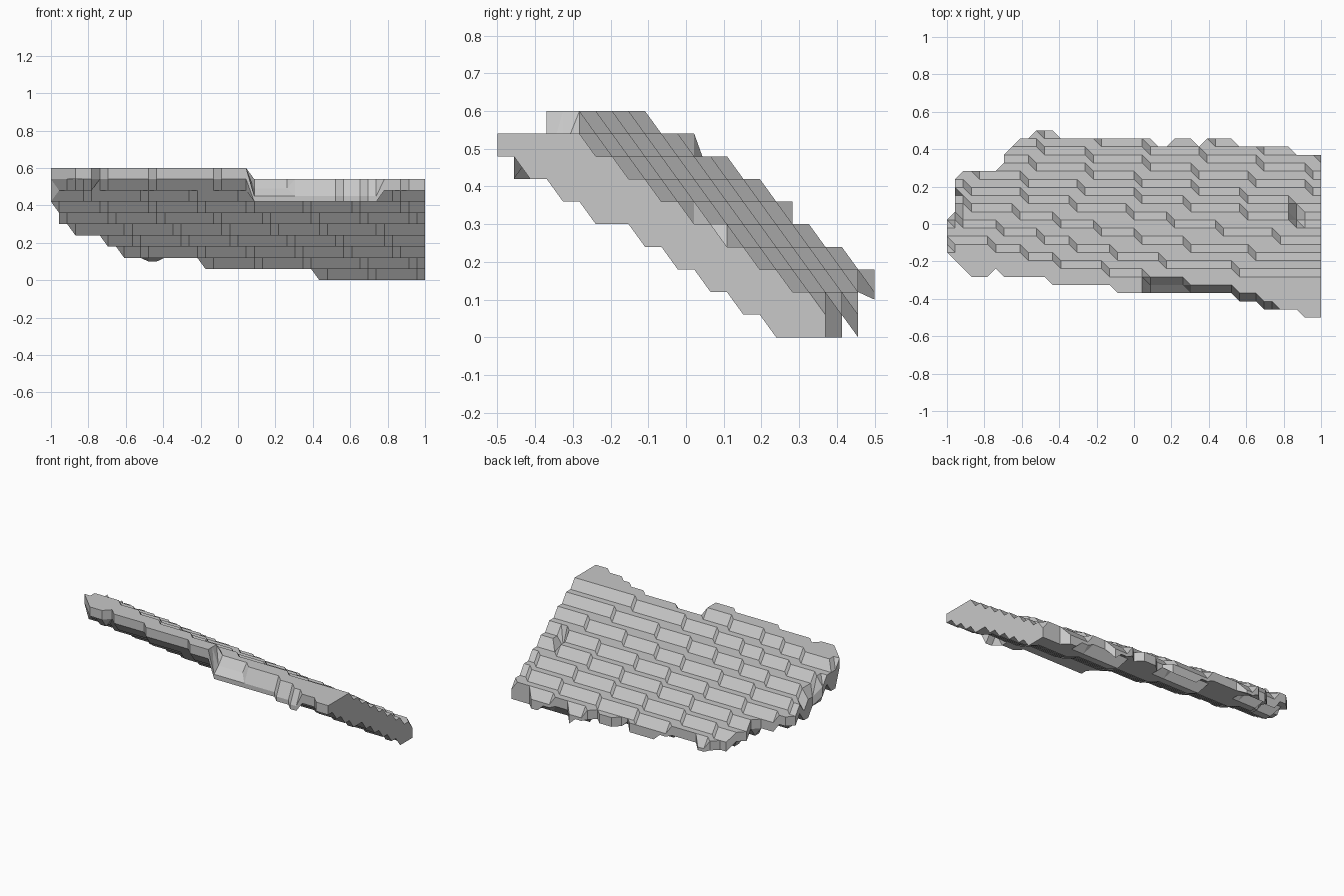
import bpy
import bmesh

if "Cube" in bpy.data.objects:
    bpy.data.objects.remove(bpy.data.objects["Cube"], do_unlink=True)

COLS, ROWS = 47, 24
CELL, STEP = 2 / 46, 0.06
BACK_ROW = 22

# Slab outline: from this x onward, the front and back limits in y
OUTLINE = [(-1, -.15, .02), (-.96, -.2, .24), (-.91, -.24, .28), (-.87, -.28, .28),
           (-.74, -.24, .28), (-.7, -.28, .37), (-.65, -.28, .41), (-.61, -.28, .46),
           (-.53, -.28, .5), (-.44, -.33, .5), (-.39, -.33, .46), (-.1, -.37, .46),
           (.12, -.37, .41), (.2, -.37, .46), (.33, -.37, .41), (.38, -.37, .46),
           (.55, -.41, .41), (.7, -.46, .41), (.86, -.46, .37), (.91, -.5, .37)]


def column_rows(i):
    """Grid rows that lie inside the outline at column i."""
    x = -1 + i * CELL
    front, back = [(f, b) for start, f, b in OUTLINE if x > start - 0.01][-1]
    return [j for j in range(ROWS) if front - 0.012 < (j - 11.5) * CELL < back + 0.012]


def snap(z):
    return round(z / STEP) * STEP


def heights(x, y, from_front, from_back, is_left):
    """Stepped upper and lower heights of the sloping slab."""
    cap = 0.54 if x > 0.06 else 0.60
    sag = 0.035 * (1 - x * x) * min(1, max(0, 0.3 - 4 * y))
    top = min(cap, snap(0.245 - 0.66 * (y - 0.13) - 0.1 * (x - 1) - sag))
    low = 0.23 - 0.62 * (y + 0.085) - 0.1 * (x - 1)
    # Underside bevel along the back
    if x < 0.99:
        low += STEP * min(1.4, max(0, 2.4 - from_back))
    low = max(0, snap(low))
    # Small worn hollow near the left end
    if 0.85 < x < 0.89 and 0.02 < y < 0.12:
        top -= STEP
    # Front rim: steep bevel along the middle, thin elsewhere
    if from_front == 0 and 0.06 < x < 0.75:
        top, low = 0.45, 0.42
    elif from_front == 1 and 0.06 < x < 0.28:
        top, low = 0.49, 0.42
    elif from_front == 0 and x < 0.06:
        low = top - STEP
    # Worn end
    if is_left and top - low > 2 * STEP - 0.01:
        top -= STEP
    return max(top, STEP), max(0, min(low, top - 0.02))


def build_slab():
    bm = bmesh.new()
    upper, lower = {}, {}
    previous = []
    for i in range(COLS):
        x = -1 + i * CELL
        rows = column_rows(i)
        last = BACK_ROW if x > -0.6 else rows[-1]
        for j in rows:
            y = (j - 11.5) * CELL
            is_left = x < -0.9 and j not in previous
            top, low = heights(x, y, j - rows[0], last - j, is_left)
            upper[i, j] = bm.verts.new((x, y, top))
            lower[i, j] = bm.verts.new((x, y, low))
        previous = rows

    # Treads and risers above, matching underside, split so that steps turn diagonally
    edges = set()
    for i in range(COLS - 1):
        for j in range(ROWS - 1):
            a, b, c, d = (i, j), (i + 1, j), (i + 1, j + 1), (i, j + 1)
            inside = [k for k in (a, b, c, d) if k in upper]
            triangles = [(a, b, d), (b, c, d)] if len(inside) == 4 else [inside]
            for keys in triangles:
                if len(keys) < 3:
                    continue
                bm.faces.new([upper[k] for k in keys])
                bm.faces.new([lower[k] for k in reversed(keys)])
                edges.update((keys[n - 1], keys[n]) for n in range(3))

    # Rim walls
    for a, b in edges:
        if (b, a) not in edges:
            bm.faces.new([upper[b], upper[a], lower[a], lower[b]])

    loose = [v for v in bm.verts if not v.link_faces]
    bmesh.ops.delete(bm, geom=loose, context="VERTS")
    # Merge coplanar cells into clean treads
    bmesh.ops.dissolve_limit(bm, angle_limit=0.01, verts=bm.verts[:], edges=bm.edges[:])
    bmesh.ops.recalc_face_normals(bm, faces=bm.faces[:])
    mesh = bpy.data.meshes.new("stepped_slab")
    bm.to_mesh(mesh)
    bm.free()
    slab = bpy.data.objects.new("stepped_slab", mesh)
    bpy.context.collection.objects.link(slab)
    return slab


stone = bpy.data.materials.new("stone_grey")
stone.use_nodes = True
grey = (0.58, 0.58, 0.58, 1)
stone.diffuse_color = grey
stone.node_tree.nodes["Principled BSDF"].inputs["Base Color"].default_value = grey

build_slab().data.materials.append(stone)
